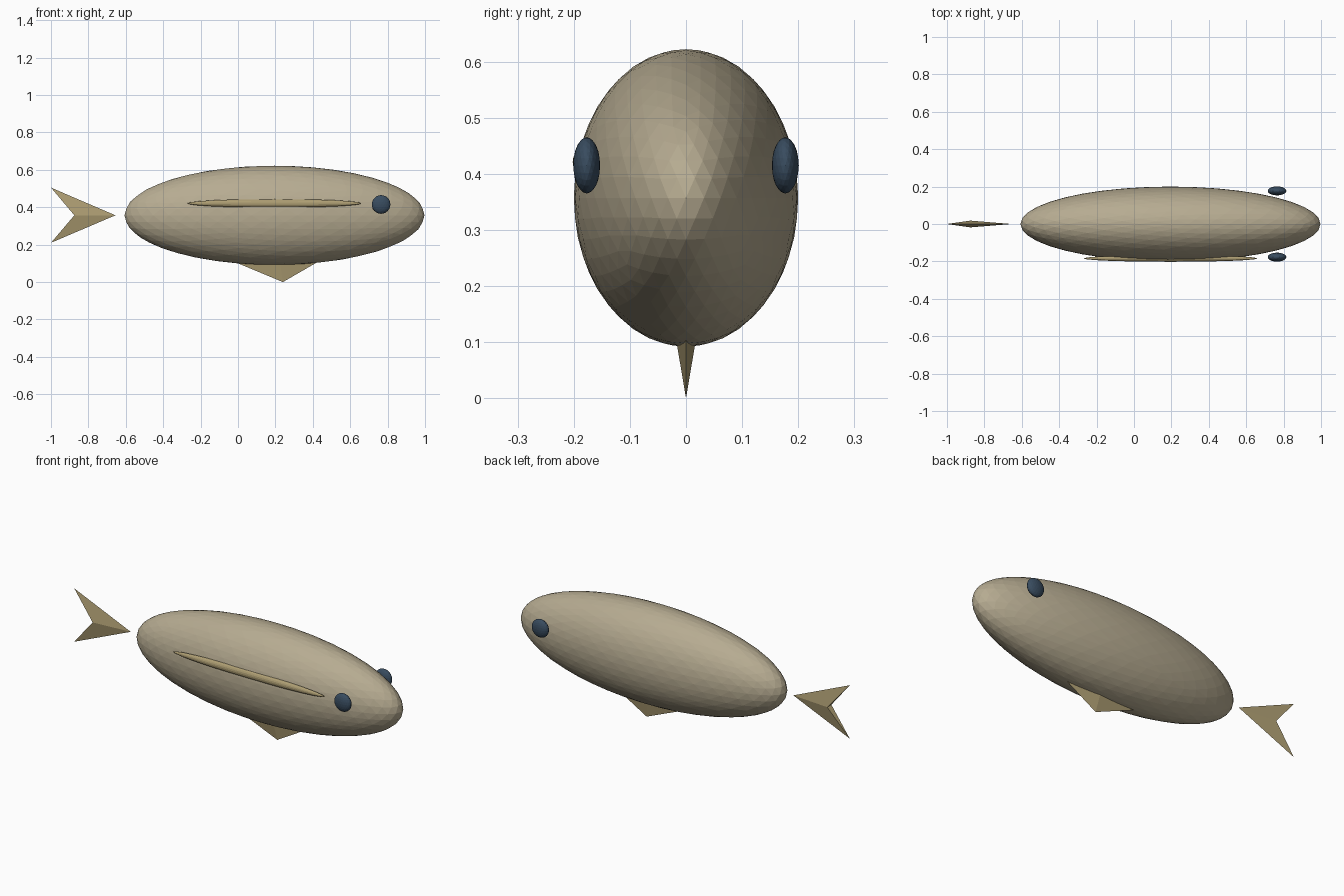
import bpy
import math
from mathutils import Matrix, Vector

cube = bpy.data.objects.get("Cube")
if cube:
    bpy.data.objects.remove(cube, do_unlink=True)


def make_material(name, rgb):
    mat = bpy.data.materials.new(name)
    mat.use_nodes = True
    mat.diffuse_color = (*rgb, 1)
    mat.node_tree.nodes["Principled BSDF"].inputs["Base Color"].default_value = (*rgb, 1)
    return mat


skin = make_material("sandy skin", (0.47, 0.41, 0.285))
fin_tan = make_material("fin tan", (0.42, 0.34, 0.17))
eye_blue = make_material("dark slate blue", (0.04, 0.072, 0.115))


def finish(name, mat, radii):
    """Stretch the fresh unit primitive, name it and colour it."""
    obj = bpy.context.object
    obj.name = name
    obj.data.transform(Matrix.Diagonal((*radii, 1)))
    obj.data.materials.append(mat)
    return obj


def ellipsoid(name, centre, radii, mat, detail):
    bpy.ops.mesh.primitive_ico_sphere_add(subdivisions=detail, radius=1, location=centre)
    return finish(name, mat, radii)


def dart(name, tip, corners, ridge, half_thickness, mat):
    """Swept fin: two thin wedges that share a thick central ridge."""
    side = Vector((0, half_thickness, 0))
    verts = [tip, corners[0], corners[1], Vector(ridge) - side, Vector(ridge) + side]
    faces = [(0, 3, 1), (0, 1, 4), (0, 2, 3), (0, 4, 2), (1, 3, 4), (2, 4, 3)]
    mesh = bpy.data.meshes.new(name)
    mesh.from_pydata(verts, [], faces)
    mesh.validate()
    obj = bpy.data.objects.new(name, mesh)
    bpy.context.collection.objects.link(obj)
    mesh.materials.append(mat)
    return obj


# Body
ellipsoid("body", (0.195, 0, 0.357), (0.802, 0.2, 0.265), skin, 4)

# Eyes on both sides
for side, sign in (("right", -1), ("left", 1)):
    ellipsoid(side + "_eye", (0.765, sign * 0.177, 0.415), (0.05, 0.024, 0.05), eye_blue, 3)

# Slim side fin, lying along the front flank only
bpy.ops.mesh.primitive_uv_sphere_add(segments=16, ring_count=12, radius=1,
                                     location=(0.195, -0.184, 0.421))
bpy.context.object.data.transform(Matrix.Rotation(math.pi / 2, 4, "Y"))
finish("side_fin", fin_tan, (0.465, 0.018, 0.023))

# Tail fin
dart("tail_fin", (-0.655, 0, 0.357), [(-1, 0, 0.505), (-1, 0, 0.21)],
     (-0.875, 0, 0.357), 0.018, fin_tan)

# Belly fin, rooted inside the body
dart("belly_fin", (0.24, 0, 0), [(0.5, 0, 0.15), (-0.12, 0, 0.15)],
     (0.22, 0, 0.13), 0.022, fin_tan)
